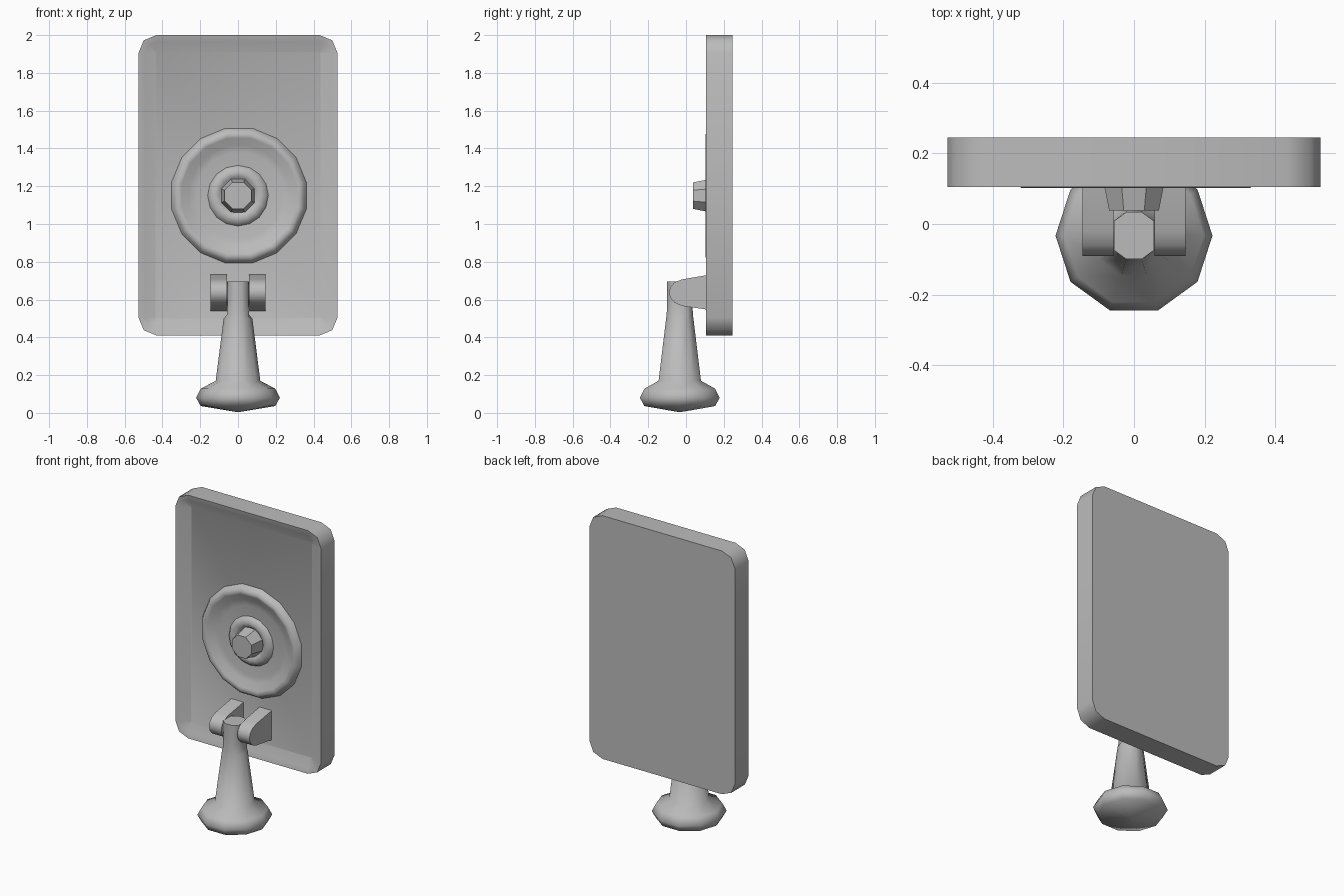
import bpy, bmesh, math
from mathutils import Vector

cube = bpy.data.objects.get("Cube")
if cube:
    bpy.data.objects.remove(cube, do_unlink=True)

grey = bpy.data.materials.new("plain grey")
grey.use_nodes = True
tone = (0.5, 0.5, 0.5, 1)
grey.diffuse_color = tone
grey.node_tree.nodes["Principled BSDF"].inputs["Base Color"].default_value = tone


def finish(name, bm, angle=40):
    bmesh.ops.recalc_face_normals(bm, faces=bm.faces)
    mesh = bpy.data.meshes.new(name)
    bm.to_mesh(mesh)
    bm.free()
    mesh.materials.append(grey)
    obj = bpy.data.objects.new(name, mesh)
    bpy.context.collection.objects.link(obj)
    bpy.ops.object.select_all(action="DESELECT")
    obj.select_set(True)
    bpy.context.view_layer.objects.active = obj
    bpy.ops.object.shade_smooth_by_angle(angle=math.radians(angle))
    return obj


def loft(name, rings, angle=40):
    """Skin a stack of equal point rings and cap both ends."""
    bm = bmesh.new()
    loops = [[bm.verts.new(p) for p in ring] for ring in rings]
    n = len(loops[0])
    for a, b in zip(loops, loops[1:]):
        for i in range(n):
            j = (i + 1) % n
            bm.faces.new((a[i], a[j], b[j], b[i]))
    bm.faces.new(loops[0])
    bm.faces.new(loops[-1])
    return finish(name, bm, angle)


def circle(radius, sides, turn=0):
    return [(radius * math.cos(math.tau * i / sides + turn),
             radius * math.sin(math.tau * i / sides + turn)) for i in range(sides)]


MID = 1.205  # centre height of the plate


def rounded_rect(inset, y):
    w, h, r = 0.527 - inset, 0.795 - inset, max(0.095 - inset, 0.005)
    points = []
    for k, (sx, sz) in enumerate(((1, 1), (-1, 1), (-1, -1), (1, -1))):
        for step in range(3):
            a = math.pi / 2 * (k + step / 2)
            points.append((sx * (w - r) + r * math.cos(a), y,
                           MID + sz * (h - r) + r * math.sin(a)))
    return points


# Wall plate with a sloped rim around a shallow recessed front
loft("plate", [rounded_rect(0, 0.245), rounded_rect(0, 0.105),
               rounded_rect(0.035, 0.112), rounded_rect(0.09, 0.14)], 50)


def disc(name, profile, sides, turn=0, angle=60, x=0.0):
    """Lathe of (radius, y) points around a front-to-back axis."""
    return loft(name, [[(x + px, y, 1.15 + pz) for px, pz in circle(r, sides, turn)]
                       for r, y in profile], angle)


# Raised ring, small collar and tapered knob
disc("dial_ring", [(0.365, 0.142), (0.35, 0.115), (0.33, 0.102), (0.31, 0.108),
                   (0.27, 0.13), (0.23, 0.138)], 16, math.pi / 16, x=0.005)
disc("dial_collar", [(0.162, 0.14), (0.15, 0.122), (0.125, 0.112), (0.1, 0.118),
                     (0.09, 0.13)], 16)
disc("knob", [(0.098, 0.14), (0.076, 0.038)], 8, math.pi / 8, 30)

# Pair of rounded hinge brackets
side = [(0.142, 0.54), (0.105, 0.548), (-0.02, 0.566), (-0.06, 0.583), (-0.083, 0.61),
        (-0.09, 0.638), (-0.083, 0.667), (-0.06, 0.692), (-0.02, 0.707),
        (0.105, 0.728), (0.142, 0.734)]
for name, s in (("left_bracket", 1), ("right_bracket", -1)):
    loft(name, [[(s * x, y, z) for y, z in side] for x in (0.058, 0.146)])

# Lever with a flared foot; its neck is cut flat between the brackets
profile = [(0.004, 0.004), (0.197, 0.036), (0.222, 0.08), (0.197, 0.128), (0.118, 0.17),
           (0.076, 0.5), (0.073, 0.52), (0.07, 0.6), (0.07, 0.695)]
rings = []
for r, z in profile:
    flat = 0.057 if z > 0.51 else 1
    rings.append([Vector((max(-flat, min(flat, x)), y - 0.033, z))
                  for x, y in circle(r, 10)])
loft("lever", rings, 60)
